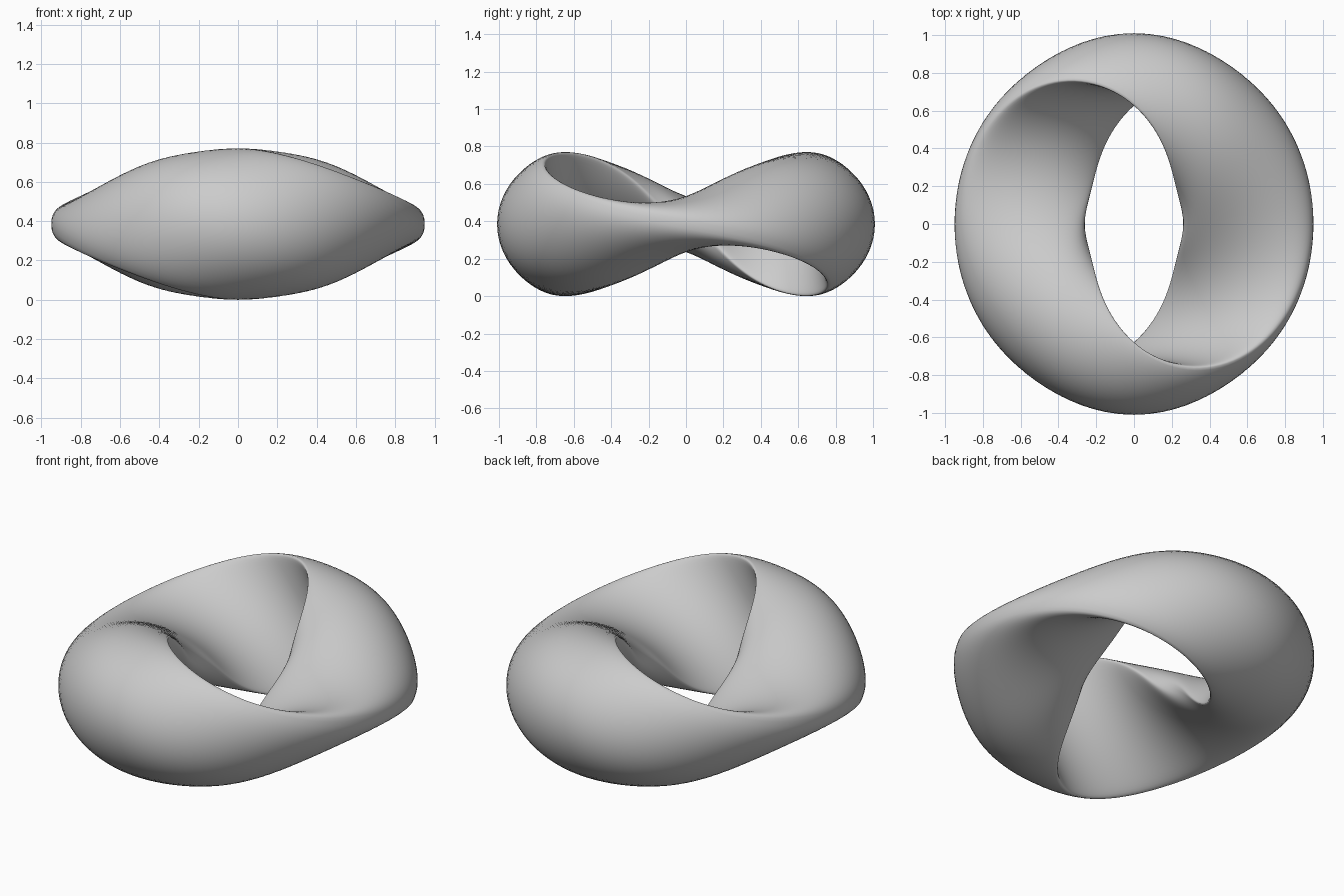
import bpy, bmesh
from math import sin, cos, pi, copysign

cube = bpy.data.objects.get("Cube")
if cube:
    bpy.data.objects.remove(cube)

STEPS, SIDES = 160, 64      # around the ring, around the section
RADIUS, MID_Z = 0.605, 0.385
BULGE, THICK = 0.215, 0.15


def signed_power(value, power):
    return copysign(abs(value) ** power, value)


def section_point(t, v):
    """Crescent section that turns once while it travels round the ring."""
    turn = t - 0.23 * sin(2 * t)            # slower at the sides, faster front and back
    half_width = 0.345 + 0.04 * sin(t) ** 2
    along = half_width * cos(v)
    across = THICK * signed_power(sin(v), 0.8) - BULGE * sin(t) * abs(sin(v)) ** 1.4
    r = RADIUS + 0.04 * sin(t) ** 2 + along * cos(turn) - across * sin(turn)
    z = MID_Z - along * sin(turn) - across * cos(turn)
    return r * cos(t), r * sin(t), z


# Twisted ring: sweep the turning section and bridge neighbouring loops
bm = bmesh.new()
loops = [[bm.verts.new(section_point(2 * pi * i / STEPS, 2 * pi * j / SIDES))
          for j in range(SIDES)] for i in range(STEPS)]
for i in range(STEPS):
    a, b = loops[i], loops[(i + 1) % STEPS]
    for j in range(SIDES):
        k = (j + 1) % SIDES
        bm.faces.new((a[j], b[j], b[k], a[k])).smooth = True
bmesh.ops.recalc_face_normals(bm, faces=bm.faces)

mesh = bpy.data.meshes.new("twisted_ring")
bm.to_mesh(mesh)
bm.free()
ring = bpy.data.objects.new("twisted_ring", mesh)
bpy.context.collection.objects.link(ring)

# Plain grey finish
grey = bpy.data.materials.new("plain_grey")
grey.use_nodes = True
colour = (0.6, 0.6, 0.6, 1)
grey.diffuse_color = colour
grey.node_tree.nodes["Principled BSDF"].inputs["Base Color"].default_value = colour
mesh.materials.append(grey)
